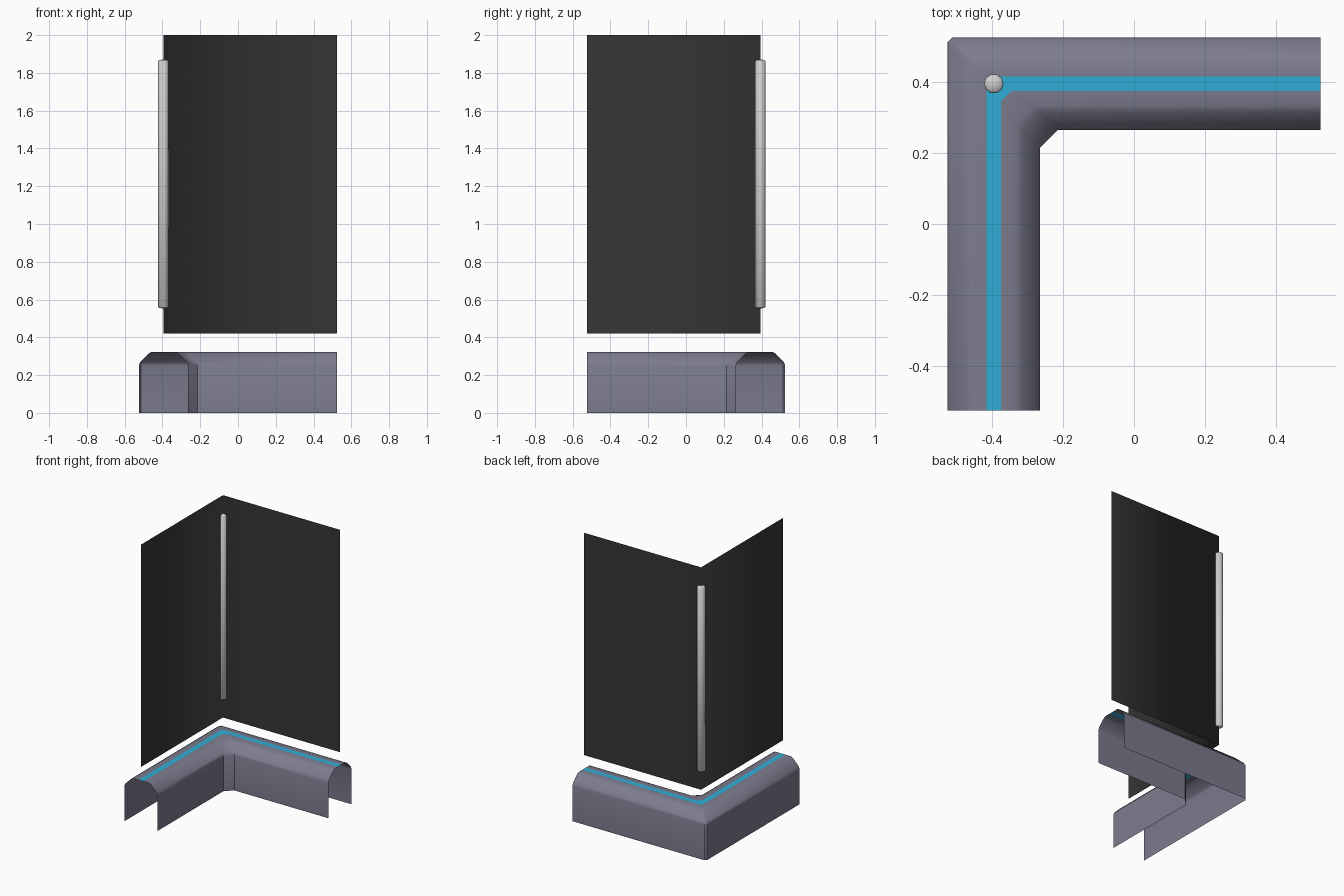
import bpy, bmesh, math

if "Cube" in bpy.data.objects:
    bpy.data.objects.remove(bpy.data.objects["Cube"])

C = 0.395   # wall centre line: x = -C and y = +C
E = 0.525   # half extent of the model


def material(name, rgb):
    m = bpy.data.materials.new(name)
    m.diffuse_color = (*rgb, 1)
    m.use_nodes = True
    m.node_tree.nodes["Principled BSDF"].inputs["Base Color"].default_value = m.diffuse_color
    return m


GREY = material("slate grey", (0.20, 0.20, 0.27))
BLUE = material("glow blue", (0.03, 0.42, 0.68))
BLACK = material("black panel", (0.036, 0.036, 0.036))
SILVER = material("light metal", (0.62, 0.62, 0.62))


def make_object(name, bm, mats, angle=None):
    me = bpy.data.meshes.new(name)
    bm.to_mesh(me)
    bm.free()
    for m in mats:
        me.materials.append(m)
    ob = bpy.data.objects.new(name, me)
    bpy.context.collection.objects.link(ob)
    bpy.context.view_layer.objects.active = ob
    ob.select_set(True)
    if angle is None:
        bpy.ops.object.shade_smooth()
    else:
        bpy.ops.object.shade_smooth_by_angle(angle=math.radians(angle))
    ob.select_set(False)
    return ob


def corner_path(d, z, c):
    """L-shaped path at offset d outward from the centre line, corner cut by c."""
    x, y = -C - d, C + d
    return [(x, -E, z), (x, y - c, z), (x + c, y, z), (E, y, z)]


# Corner base: open arch section swept around the corner, blue strip on top
half = [(0.13, 0), (0.13, 0.25), (0.124, 0.268), (0.08, 0.313),
        (0.062, 0.323), (0.02, 0.323)]
profile = half + [(-d, z) for d, z in reversed(half)]
bm = bmesh.new()
rows = []
for d, z in profile:
    cut = 0.012 if d > 0 else (0.03 if d > -0.03 else 0.05)
    rows.append([bm.verts.new(p) for p in corner_path(d, z, cut)])
for i, (a, b) in enumerate(zip(rows, rows[1:])):
    for j in range(3):
        f = bm.faces.new((a[j], b[j], b[j + 1], a[j + 1]))
        f.material_index = 1 if i == len(half) - 1 else 0
bm.normal_update()
top = next(f for f in bm.faces if f.material_index == 1)
if top.normal.z < 0:
    bmesh.ops.reverse_faces(bm, faces=bm.faces[:])
make_object("corner_base", bm, [GREY, BLUE], 40)

# Folded screen: one thin sheet, smooth across the fold
bm = bmesh.new()
low, high = [[bm.verts.new((x, y, z)) for x, y in ((-C, -E), (-C, C), (E, C))]
             for z in (0.42, 2.0)]
for j in range(2):
    bm.faces.new((low[j], low[j + 1], high[j + 1], high[j]))
bm.normal_update()
if bm.faces[:][0].normal.x < 0:
    bmesh.ops.reverse_faces(bm, faces=bm.faces[:])
make_object("folded_screen", bm, [BLACK])

# Upright rod in the fold, with shallow pointed ends
bm = bmesh.new()
N = 10
rings = []
for r, z in ((0.021, 0.555), (0.0275, 0.562), (0.0275, 1.862), (0.021, 1.868)):
    rings.append([bm.verts.new((-C + r * math.cos(2 * math.pi * k / N),
                                C + r * math.sin(2 * math.pi * k / N), z))
                  for k in range(N)])
for a, b in zip(rings, rings[1:]):
    for k in range(N):
        n = (k + 1) % N
        bm.faces.new((a[k], a[n], b[n], b[k]))
for ring, z in ((rings[0], 0.553), (rings[-1], 1.871)):
    tip = bm.verts.new((-C, C, z))
    for k in range(N):
        bm.faces.new((ring[k], ring[(k + 1) % N], tip))
bmesh.ops.recalc_face_normals(bm, faces=bm.faces[:])
make_object("corner_rod", bm, [SILVER])
